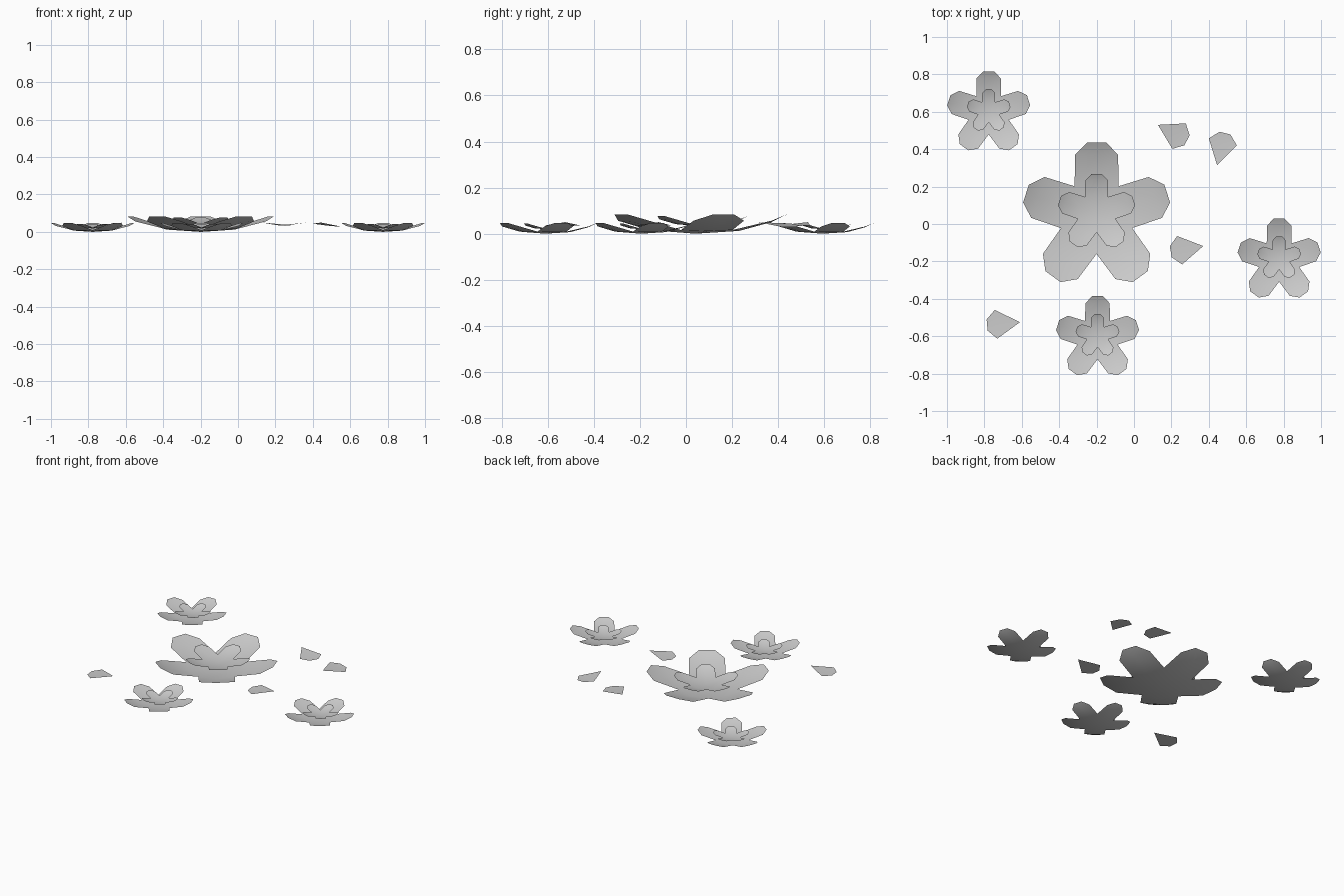
import bpy, bmesh
from math import sin, cos, tau, radians
from mathutils import Matrix, Vector

if "Cube" in bpy.data.objects:
    bpy.data.objects.remove(bpy.data.objects["Cube"])


def finish(name, bm, matrix):
    bmesh.ops.transform(bm, matrix=matrix, verts=bm.verts)
    bmesh.ops.recalc_face_normals(bm, faces=bm.faces)
    if sum(f.normal.z for f in bm.faces) < 0:
        bmesh.ops.reverse_faces(bm, faces=bm.faces)
    me = bpy.data.meshes.new(name)
    bm.to_mesh(me)
    bm.free()
    me.shade_smooth()
    ob = bpy.data.objects.new(name, me)
    bpy.context.collection.objects.link(ob)


# five-petal shallow cup, petal pointing to +y first
def blossom(name, x, y, z, s):
    bm = bmesh.new()
    centre = bm.verts.new((0, 0, 0))

    def vert(r, w, h, a):
        return bm.verts.new(Matrix.Rotation(a, 3, 'Z') @ Vector((w, r, h)))

    notches = [vert(0.2 * cos(tau / 10), -0.2 * sin(tau / 10), 0.016, i * tau / 5)
               for i in range(5)]
    for i in range(5):
        a = i * tau / 5
        left, right = notches[i], notches[(i - 1) % 5]
        inner = vert(0.19, 0, 0.012, a)
        mid = vert(0.33, 0, 0.050, a)
        cl, cr = vert(0.33, -0.115, 0.056, a), vert(0.33, 0.115, 0.056, a)
        tl, tr = vert(0.397, -0.05, 0.083, a), vert(0.397, 0.05, 0.083, a)
        for f in ((centre, inner, left), (centre, right, inner),
                  (left, inner, mid, cl), (inner, right, cr, mid),
                  (cl, mid, tl), (mid, tr, tl), (mid, cr, tr)):
            bm.faces.new(f)
    finish(name, bm, Matrix.Translation((x, y, z)) @ Matrix.Scale(s, 4))


# fallen petal: narrow end at the given point, slightly tilted
def loose_petal(name, x, y, angle, roll):
    bm = bmesh.new()
    outline = [(0, 0, 0.05), (0.128, -0.077, 0.036), (0.176, -0.03, 0.033),
               (0.176, 0.03, 0.033), (0.128, 0.077, 0.036)]
    vs = [bm.verts.new((px, py, pz + roll * py)) for px, py, pz in outline]
    mid = bm.verts.new((0.12, 0, 0.034))
    for i in range(5):
        bm.faces.new((mid, vs[i], vs[(i + 1) % 5]))
    finish(name, bm, Matrix.Translation((x, y, 0)) @ Matrix.Rotation(radians(angle), 4, 'Z'))


# large flower and three small ones, each with an inner flower
flowers = [("large_flower", -0.2, 0.04, 1.0),
           ("back_left_flower", -0.777, 0.592, 0.565),
           ("right_flower", 0.776, -0.195, 0.565),
           ("front_flower", -0.195, -0.61, 0.565)]
for name, x, y, s in flowers:
    blossom(name + "_outer_petals", x, y, 0, s)
    blossom(name + "_inner_petals", x, y + 0.02 * s, 0.033 * s, 0.525 * s)

# scattered petals
for i, p in enumerate([(0.128, 0.53, -28, 0), (0.444, 0.315, 76, 0.1),
                       (0.37, -0.118, 190, 0), (-0.61, -0.525, 185, 0)]):
    loose_petal(f"loose_petal_{i + 1}", *p)
